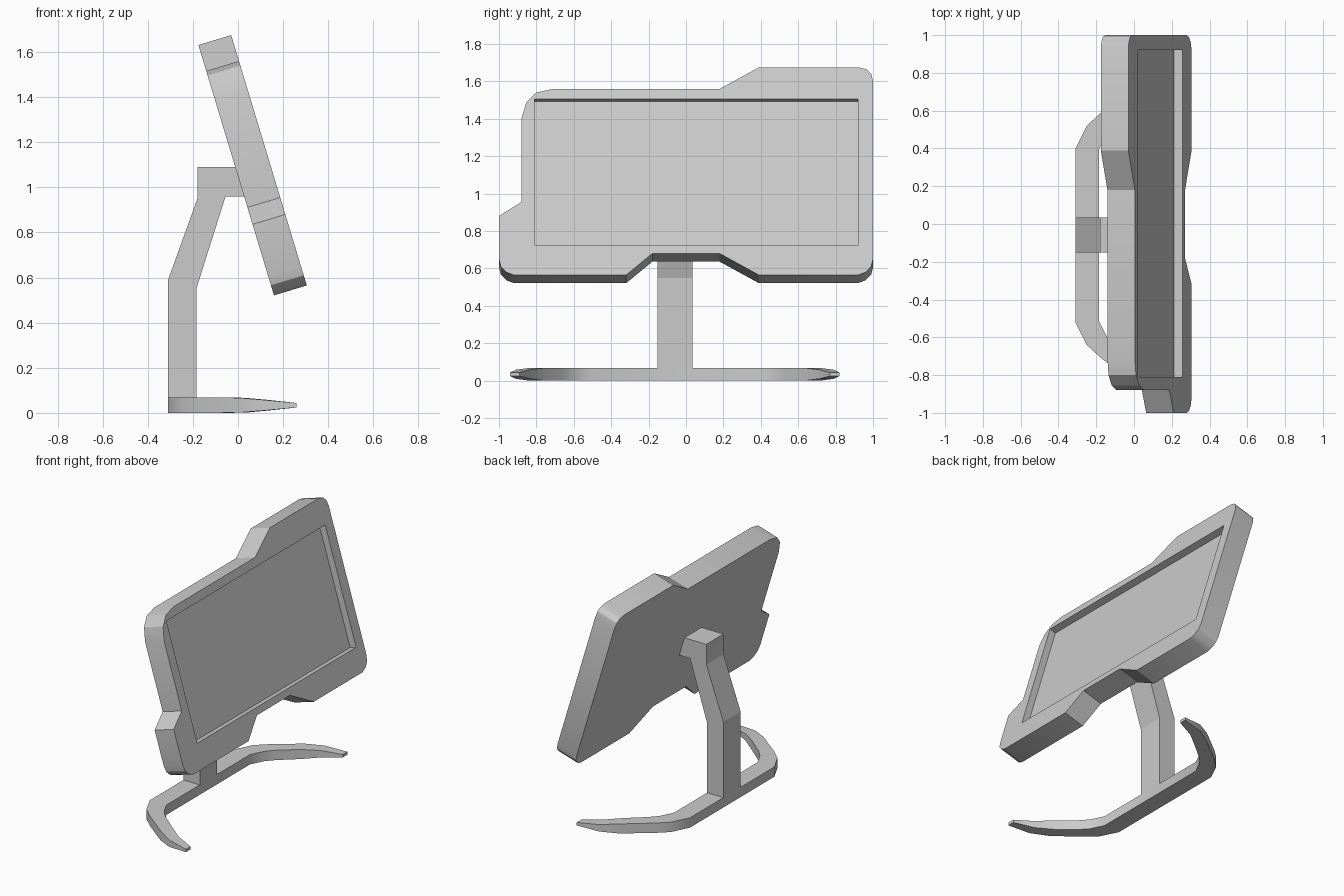
import bpy, bmesh
from math import cos, radians
from mathutils import Matrix, Vector

if "Cube" in bpy.data.objects:
    bpy.data.objects.remove(bpy.data.objects["Cube"])

TILT = radians(-16.8)
CY = -0.06          # centre line of the stand


def make_object(name, bm, matrix=Matrix()):
    bmesh.ops.recalc_face_normals(bm, faces=bm.faces)
    mesh = bpy.data.meshes.new(name)
    bm.to_mesh(mesh)
    bm.free()
    obj = bpy.data.objects.new(name, mesh)
    bpy.context.collection.objects.link(obj)
    obj.matrix_world = matrix
    return obj


def prism(name, points, direction, matrix=Matrix()):
    """Extrude a closed outline along a direction."""
    bm = bmesh.new()
    face = bm.faces.new([bm.verts.new(p) for p in points])
    ext = bmesh.ops.extrude_face_region(bm, geom=[face])
    verts = [v for v in ext["geom"] if isinstance(v, bmesh.types.BMVert)]
    bmesh.ops.translate(bm, verts=verts, vec=Vector(direction))
    return make_object(name, bm, matrix)


def smooth(obj, angle):
    bpy.ops.object.select_all(action='DESELECT')
    obj.select_set(True)
    bpy.context.view_layer.objects.active = obj
    bpy.ops.object.shade_smooth_by_angle(angle=radians(angle))


# tilted frame: local x = out of the screen, z = up along the screen
frame = Matrix.Translation((0.305, 0, 0.565)) @ Matrix.Rotation(TILT, 4, 'Y')


def on_front(y, z):
    return (0, y, (z - 0.565) / cos(TILT))


# monitor housing: stepped outline of the front face (y, world z)
outline = [(0.92, 0.565), (0.96, 0.58), (0.99, 0.61), (1.0, 0.65),
           (1.0, 1.60), (0.99, 1.64), (0.965, 1.665), (0.92, 1.675),
           (0.39, 1.675), (0.18, 1.56), (-0.71, 1.56), (-0.80, 1.54),
           (-0.855, 1.485), (-0.88, 1.40), (-0.88, 0.955), (-1.0, 0.88),
           (-1.0, 0.65), (-0.99, 0.61), (-0.96, 0.58), (-0.92, 0.565),
           (-0.32, 0.565), (-0.18, 0.68), (0.18, 0.68), (0.39, 0.565)]
housing = prism("monitor_housing", [on_front(*p) for p in outline],
                (-0.152, 0, 0), frame)

# screen recess cut into the front
rect = [(-0.81, 0.725), (0.92, 0.725), (0.92, 1.505), (-0.81, 1.505)]
cutter = prism("screen_cutter",
               [Vector(on_front(*p)) + Vector((0.1, 0, 0)) for p in rect],
               (-0.147, 0, 0), frame)
cutter.hide_render = True
cutter.display_type = 'WIRE'
cut = housing.modifiers.new("screen_recess", 'BOOLEAN')
cut.operation = 'DIFFERENCE'
cut.solver = 'EXACT'
cut.object = cutter
bpy.context.view_layer.update()
bpy.context.view_layer.objects.active = housing
housing.select_set(True)
bpy.ops.object.modifier_apply(modifier=cut.name)
bpy.data.objects.remove(cutter)
smooth(housing, 28)

# bent support arm (x, z side profile)
arm = [(-0.31, 0.068), (-0.31, 0.59), (-0.18, 0.95), (-0.18, 1.09),
       (0.0, 1.09), (0.04, 0.96), (-0.055, 0.96), (-0.185, 0.55),
       (-0.185, 0.068)]
prism("support_arm", [(x, -0.152, z) for x, z in arm], (0, 0.187, 0))

# base: swept bar with two curved, tapering feet
# station: outer x, outer y, inner x, inner y, thickness
stations = [(-0.31, 0.46, -0.185, 0.455, 0.068),
            (-0.25, 0.58, -0.14, 0.545, 0.068),
            (-0.18, 0.645, -0.09, 0.60, 0.068),
            (0.0, 0.785, 0.03, 0.70, 0.066),
            (0.11, 0.85, 0.13, 0.775, 0.048),
            (0.26, 0.88, 0.26, 0.83, 0.02)]
path = [(s, -1) for s in reversed(stations)] + [(s, 1) for s in stations]
bm = bmesh.new()
rings = []
for (ox, oy, ix, iy, h), side in path:
    lo, hi = 0.034 - h / 2, 0.034 + h / 2
    o, i = CY + side * oy, CY + side * iy
    rings.append([bm.verts.new(c) for c in
                  ((ox, o, lo), (ix, i, lo), (ix, i, hi), (ox, o, hi))])
for a, b in zip(rings, rings[1:]):
    for k in range(4):
        n = (k + 1) % 4
        bm.faces.new((a[k], a[n], b[n], b[k]))
bm.faces.new(rings[0])
bm.faces.new(rings[-1])
base = make_object("stand_base", bm)
smooth(base, 28)
